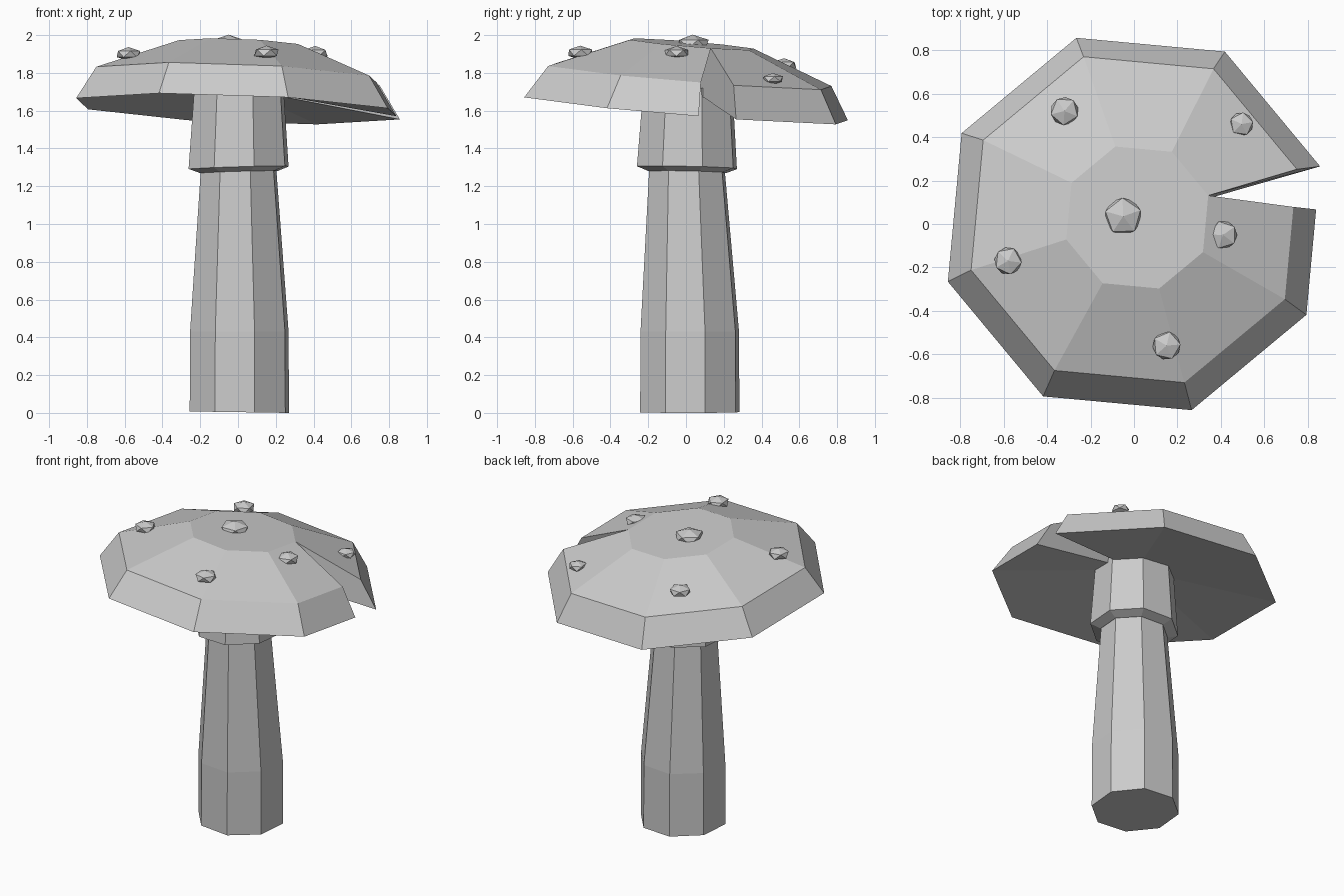
import bpy, bmesh, math
from mathutils import Vector, Matrix

cube = bpy.data.objects.get("Cube")
if cube:
    bpy.data.objects.remove(cube, do_unlink=True)

SIDES = 8
TURN = math.radians(17.2)

# One plain grey for everything
grey = bpy.data.materials.new("plain grey")
grey.use_nodes = True
colour = (0.6, 0.6, 0.6, 1)
grey.diffuse_color = colour
grey.node_tree.nodes["Principled BSDF"].inputs["Base Color"].default_value = colour


def finish(bm, name):
    bmesh.ops.recalc_face_normals(bm, faces=bm.faces[:])
    mesh = bpy.data.meshes.new(name)
    bm.to_mesh(mesh)
    bm.free()
    mesh.materials.append(grey)
    obj = bpy.data.objects.new(name, mesh)
    bpy.context.collection.objects.link(obj)
    return obj


def ring(cx, cy, z, radius, lean_x=0, lean_y=0):
    """Octagon of points on a plane that slopes by lean_x and lean_y."""
    points = []
    for k in range(SIDES):
        a = TURN + math.tau * k / SIDES
        x, y = cx + radius * math.cos(a), cy + radius * math.sin(a)
        points.append(Vector((x, y, z + lean_x * x + lean_y * y)))
    return points


def loft(name, rings):
    """Skin a stack of octagons and close both ends."""
    bm = bmesh.new()
    loops = [[bm.verts.new(p) for p in r] for r in rings]
    for a, b in zip(loops, loops[1:]):
        for i in range(SIDES):
            j = (i + 1) % SIDES
            bm.faces.new((a[i], a[j], b[j], b[i]))
    bm.faces.new(loops[0][::-1])
    bm.faces.new(loops[-1])
    return finish(bm, name)


# Stem: straight foot, then a slow taper
loft("stem", [ring(0.007, 0.02, 0.004, 0.275, -0.015),
              ring(0.007, 0.02, 0.43, 0.273),
              ring(0.003, 0.005, 1.29, 0.209),
              ring(0.003, 0.005, 1.5, 0.2)])

# Collar: flared skirt under the cap with a bevelled lower lip
loft("collar", [ring(0.003, 0.005, 1.275, 0.215, 0.03, -0.02),
                ring(0.003, 0.005, 1.298, 0.277, 0.03, -0.02),
                ring(0.005, 0.01, 1.72, 0.247)])


# Cap: sloping octagonal dome with a wedge cut out beside one corner
def build_cap():
    lean = (-0.04, -0.083)
    low = ring(0, 0, 1.61, 0.897, *lean)
    high = ring(0, 0.02, 1.785, 0.785, *lean)
    crown = ring(0.015, 0.03, 1.955, 0.342, *lean)
    for r in (low, high):
        r.append(r[0].lerp(r[-1], 0.29))
    bm = bmesh.new()
    low, high, crown = ([bm.verts.new(p) for p in r] for r in (low, high, crown))
    hub = bm.verts.new((0, 0.02, 1.72))
    for i in range(SIDES):
        j = i + 1
        bm.faces.new((low[i], low[j], high[j], high[i]))
        bm.faces.new((high[i], high[j], crown[j % SIDES], crown[i]))
        bm.faces.new((low[j], low[i], hub))
    bm.faces.new(crown)
    # two walls of the wedge
    bm.faces.new((low[0], high[0], crown[0], hub))
    bm.faces.new((hub, crown[0], high[-1], low[-1]))
    return finish(bm, "cap")


build_cap()

# Warts: small squashed icosahedra scattered on the cap (x, y, z, radius, spin)
warts = [(-0.05, 0.035, 1.953, 0.095, 20),
         (-0.32, 0.52, 1.84, 0.072, 50),
         (0.495, 0.46, 1.768, 0.06, 10),
         (0.41, -0.05, 1.905, 0.072, 35),
         (-0.58, -0.17, 1.9, 0.07, 65),
         (0.15, -0.56, 1.907, 0.072, 5)]
for n, (x, y, z, r, spin) in enumerate(warts, 1):
    bm = bmesh.new()
    place = (Matrix.Translation((x, y, z))
             @ Matrix.Rotation(math.radians(spin), 4, 'Z')
             @ Matrix.Diagonal((1, 1, 0.52, 1)))
    bmesh.ops.create_icosphere(bm, subdivisions=1, radius=r, matrix=place)
    finish(bm, f"wart_{n}")
